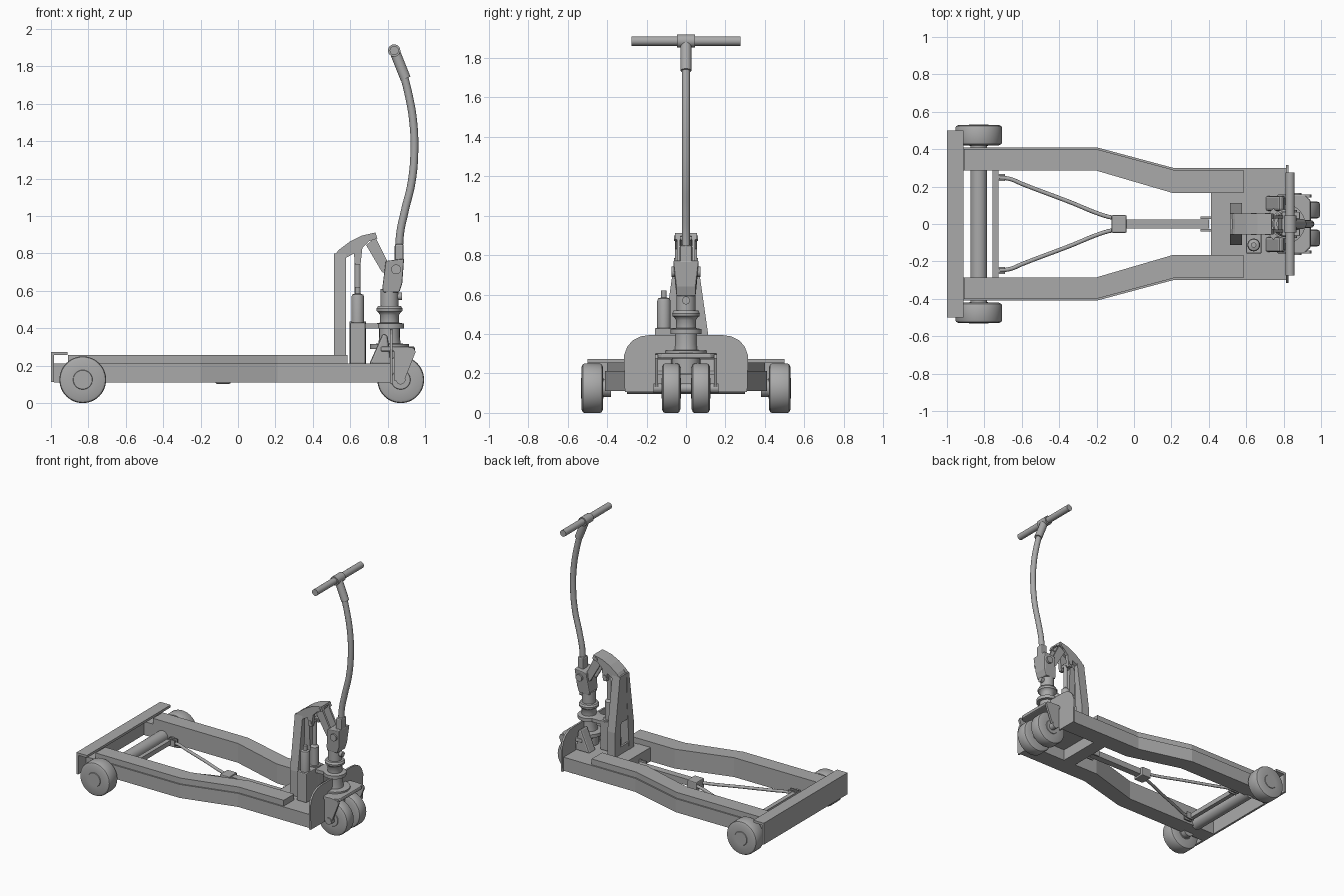
import bpy, bmesh, math
from mathutils import Vector

if "Cube" in bpy.data.objects:
    bpy.data.objects.remove(bpy.data.objects["Cube"])

steel = bpy.data.materials.new("steel_grey")
steel.diffuse_color = (0.40, 0.40, 0.40, 1)
steel.use_nodes = True
steel.node_tree.nodes["Principled BSDF"].inputs["Base Color"].default_value = steel.diffuse_color


def finish(name, bm, smooth=True, bevel=0):
    bmesh.ops.recalc_face_normals(bm, faces=bm.faces)
    me = bpy.data.meshes.new(name)
    bm.to_mesh(me)
    bm.free()
    me.materials.append(steel)
    ob = bpy.data.objects.new(name, me)
    bpy.context.collection.objects.link(ob)
    if bevel:
        mod = ob.modifiers.new("bevel", 'BEVEL')
        mod.width, mod.segments = bevel, 2
        mod.limit_method = 'ANGLE'
    if smooth:
        bpy.ops.object.select_all(action='DESELECT')
        ob.select_set(True)
        bpy.context.view_layer.objects.active = ob
        bpy.ops.object.shade_smooth_by_angle(angle=math.radians(35))
    return ob


def prism(name, pts, lo, hi, axis, bevel=0):
    """Extrude a 2D outline along an axis (0 = x, 1 = y, 2 = z)."""
    bm = bmesh.new()

    def at(p, d):
        c = list(p)
        c.insert(axis, d)
        return bm.verts.new(c)
    a = [at(p, lo) for p in pts]
    b = [at(p, hi) for p in pts]
    bm.faces.new(a)
    bm.faces.new(b[::-1])
    for i in range(len(pts)):
        j = (i + 1) % len(pts)
        bm.faces.new((a[i], b[i], b[j], a[j]))
    return finish(name, bm, False, bevel)


def box(name, x, y, z, bevel=0):
    return prism(name, [(x[0], y[0]), (x[1], y[0]), (x[1], y[1]), (x[0], y[1])], *z, 2, bevel)


def lathe(name, origin, direction, profile, n=32):
    """Turn (distance along axis, radius) points round an axis."""
    bm = bmesh.new()
    q = Vector((0, 0, 1)).rotation_difference(Vector(direction).normalized())
    rings = [[bm.verts.new(Vector(origin) + q @ Vector((r * math.cos(t * math.tau / n),
              r * math.sin(t * math.tau / n), d))) for t in range(n)] for d, r in profile]
    for a, b in zip(rings, rings[1:]):
        for i in range(n):
            j = (i + 1) % n
            bm.faces.new((a[i], a[j], b[j], b[i]))
    bm.faces.new(rings[0])
    bm.faces.new(rings[-1][::-1])
    return finish(name, bm)


def rod(name, a, b, r, n=24):
    d = Vector(b) - Vector(a)
    return lathe(name, a, d, [(0, r), (d.length, r)], n)


def tube(name, pts, r):
    """Smooth bent tube through points."""
    cu = bpy.data.curves.new(name, 'CURVE')
    cu.dimensions = '3D'
    cu.bevel_depth, cu.bevel_resolution, cu.resolution_u = r, 4, 8
    cu.use_fill_caps = True
    sp = cu.splines.new('BEZIER')
    sp.bezier_points.add(len(pts) - 1)
    for bp, p in zip(sp.bezier_points, pts):
        bp.co = p
        bp.handle_left_type = bp.handle_right_type = 'AUTO'
    cu.materials.append(steel)
    ob = bpy.data.objects.new(name, cu)
    bpy.context.collection.objects.link(ob)
    return ob


# Wheel: tyre with raised hub disc on each face
def wheel(name, x, y, width, r=0.125):
    h = width / 2
    lathe(name, (x, y, r), (0, 1, 0),
          [(-h - .004, .05), (-h, .052), (-h, .108), (-h + .006, r - .004), (-h + .014, r),
           (h - .014, r), (h - .006, r - .004), (h, .108), (h, .052), (h + .004, .05)], 48)


for s, side in ((-1, "front"), (1, "back")):
    # Cranked side rails with a top cap
    rail = [(-.985, .41), (-.2, .41), (.21, .30), (.82, .30), (.82, .165), (.21, .165), (-.2, .285), (-.985, .285)]
    cap = [(-.91, .40), (-.2, .40), (.21, .29), (.585, .29), (.585, .165), (.21, .165), (-.2, .285), (-.91, .285)]
    prism("rail_" + side, [(x, s * y) for x, y in rail], .11, .212, 2)
    prism("rail_cap_" + side, [(x, s * y) for x, y in cap], .212, .256, 2)
    # Load wheels and steering wheels
    wheel("load_wheel_" + side, -.83, s * .475, .108)
    rod("stub_axle_" + side, (-.83, s * .38, .125), (-.83, s * .43, .125), .045)
    wheel("steer_wheel_" + side, .87, s * .075, .092)
    # Rear brackets and tie rods
    for k in (.235, .262):
        box("rod_bracket_" + side, (-.755, -.69), (s * k - .005, s * k + .005), (.115, .165))
    tube("tie_rod_" + side, [(-.72, s * .248, .14), (-.66, s * .24, .14), (-.6, s * .215, .14),
                             (-.35, s * .12, .14), (-.16, s * .045, .14), (-.1, s * .03, .14)], .011)
    # Mast legs, tapering upward
    prism("mast_leg_" + side, [(s * .055, .2), (s * .112, .2), (s * .112, .4), (s * .055, .80), (s * .025, .80), (s * .03, .6)],
          .513, .578, 0)
    # Lifting arm cheeks
    prism("arm_cheek_" + side, [(.515, .74), (.515, .79), (.54, .82), (.60, .865), (.66, .895), (.735, .912), (.745, .88),
                                (.70, .865), (.665, .83), (.655, .74), (.625, .74), (.62, .8), (.575, .775), (.575, .74)],
          *sorted((s * .028, s * .055)), 1)
    # Lift links from arm to head
    prism("lift_link_" + side, [(.685, .845), (.735, .885), (.80, .755), (.80, .69), (.77, .70)],
          *sorted((s * .03, s * .045)), 1)
    # Sloped gussets carrying the steering column
    prism("column_gusset_" + side, [(.70, .205), (.82, .205), (.80, .36), (.775, .375)],
          *sorted((s * .07, s * .15)), 1, .012)
    # Fork legs beside the steering wheels
    prism("fork_leg_" + side, [(.835, .12), (.885, .11), (.95, .275), (.94, .295), (.90, .30), (.835, .30)],
          *sorted((s * .142, s * .158)), 1)

# Rear angle bar across both rails
box("rear_bar_top", (-1, -.912), (-.5, .5), (.256, .274))
box("rear_bar_wall", (-1, -.984), (-.5, .5), (.112, .274))

# Rear axle, rocker shaft and pull bar
rod("rear_axle", (-.83, -.3, .14), (-.83, .3, .14), .045)
box("rocker_shaft", (-.757, -.725), (-.29, .29), (.125, .16))
box("pull_block", (-.12, -.04), (-.047, .047), (.103, .172), .006)
box("pull_bar", (-.04, .40), (-.025, .025), (.118, .164))
for y in (-.034, .034):
    box("pull_clevis", (.355, .42), (y - .006, y + .006), (.11, .175))

# Mast base, back plate and crown
box("mast_crossbeam", (.412, .515), (-.168, .168), (.11, .215))
box("base_plate", (.5, .815), (-.168, .168), (.195, .212))
prism("mast_plate", [(-.06, .45), (.06, .45), (.048, .80), (-.048, .80)], .515, .53, 0)
prism("mast_foot", [(-.112, .2), (.112, .2), (.11, .27), (-.11, .27)], .515, .53, 0)
prism("arm_cover", [(.515, .78), (.54, .82), (.60, .865), (.66, .895), (.735, .912), (.738, .897),
                    (.665, .878), (.61, .85), (.55, .805), (.53, .77)], -.05, .05, 1)
rod("arm_pin", (.715, -.06, .885), (.715, .06, .885), .014)
rod("jack_pin", (.64, -.06, .77), (.64, .06, .77), .014)

# Lifting jack and pump reservoir
lathe("lifting_jack", (.64, 0, .2), (0, 0, 1),
      [(0, .045), (.235, .045), (.235, .03), (.37, .03), (.385, .016), (.58, .016)])
box("pump_block", (.60, .682), (-.158, .05), (.21, .43), .006)
lathe("pump_reservoir", (.64, -.112, .42), (0, 0, 1), [(0, .034), (.145, .034), (.16, .03), (.165, .014), (.20, .014)])
box("pump_bridge", (.60, .80), (-.05, .05), (.40, .425))

# Steering column with collars
lathe("steering_column", (.81, 0, .20), (0, 0, 1),
      [(0, .07), (.09, .07), (.09, .105), (.115, .105), (.118, .06), (.15, .055), (.20, .055), (.20, .078), (.225, .078),
       (.23, .05), (.27, .05), (.285, .06), (.29, .068), (.305, .07), (.318, .062), (.32, .048), (.41, .048)], 40)
rod("column_knob", (.83, 0, .57), (.878, 0, .57), .02)

# Fork crown over the steering wheels
prism("fork_crown", [(.74, -.12), (.77, -.158), (.91, -.158), (.945, -.125), (.945, .125), (.91, .158), (.77, .158), (.74, .12)],
      .275, .303, 2, .008)
rod("steer_axle", (.87, -.165, .125), (.87, .165, .125), .025)

# Rounded bulkhead with an arch for the steering wheels
half = [(.15, .105), (.31, .105), (.315, .29), (.298, .335), (.27, .368), (.23, .388), (.18, .395)]
outline = half + [(-y, z) for y, z in half[::-1]] + [(-.15, .27), (.15, .27)]
prism("bulkhead", outline, .812, .826, 0)

# Handle head with pivot pin and socket
head = prism("handle_head", [(.79, .76), (.888, .772), (.878, .64), (.862, .592), (.775, .592), (.772, .62)], -.065, .065, 1, .006)
for v in head.data.vertices:
    if v.co.z < .65:
        v.co.y *= .75
rod("head_pin", (.845, -.074, .715), (.845, .074, .715), .026)
box("handle_socket", (.838, .886), (-.032, .032), (.755, .85), .01)

# Curved handle, upper socket and grip
tube("handle_tube", [(.862, 0, .76), (.866, 0, .90), (.89, 0, 1.02), (.928, 0, 1.18), (.943, 0, 1.35),
                     (.935, 0, 1.52), (.912, 0, 1.65), (.885, 0, 1.76)], .021)
rod("grip_socket", (.896, 0, 1.735), (.84, 0, 1.875), .028)
rod("grip_bar", (.835, -.275, 1.885), (.835, .275, 1.885), .024)
rod("grip_collar", (.835, -.045, 1.885), (.835, .045, 1.885), .033)
